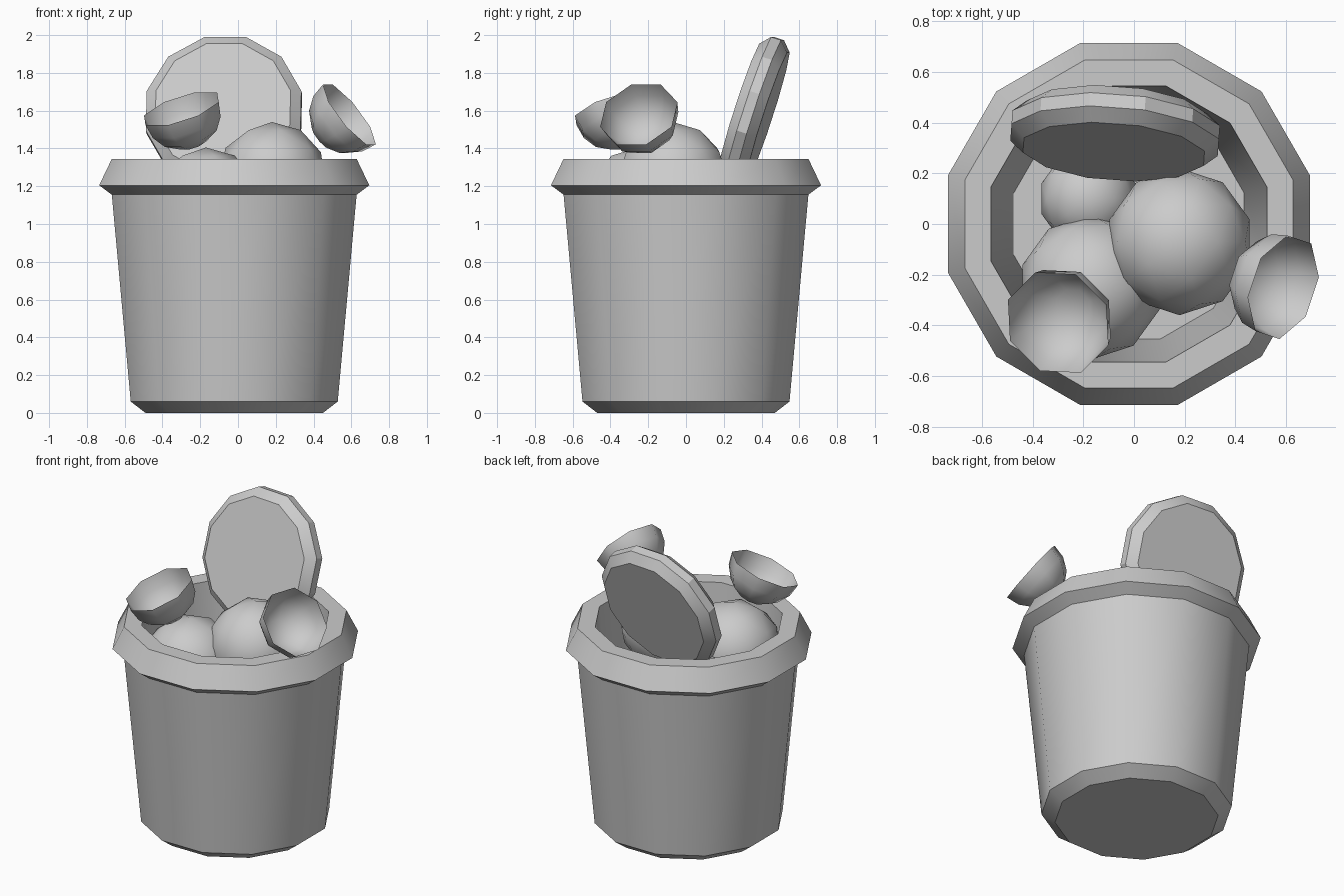
import bpy, bmesh, math
from mathutils import Vector, Matrix

cube = bpy.data.objects.get("Cube")
if cube:
    bpy.data.objects.remove(cube, do_unlink=True)

grey = bpy.data.materials.new("plain_grey")
grey.use_nodes = True
grey.diffuse_color = (0.6, 0.6, 0.6, 1)
grey.node_tree.nodes["Principled BSDF"].inputs["Base Color"].default_value = (0.6, 0.6, 0.6, 1)


def finish(name, bm, matrix, angle):
    """Turn a bmesh into a placed, shaded object."""
    mesh = bpy.data.meshes.new(name)
    bm.to_mesh(mesh)
    bm.free()
    mesh.materials.append(grey)
    obj = bpy.data.objects.new(name, mesh)
    obj.matrix_world = matrix
    bpy.context.collection.objects.link(obj)
    bpy.ops.object.select_all(action='DESELECT')
    obj.select_set(True)
    bpy.context.view_layer.objects.active = obj
    bpy.ops.object.shade_smooth_by_angle(angle=math.radians(angle))
    return obj


def lathe(name, profile, sides, matrix, angle=35, turn=0.5, cap_start=True, cap_end=True):
    """Revolve (radius, height) points around z as a polygonal solid."""
    bm = bmesh.new()
    rings = []
    for r, z in profile:
        ring = []
        for i in range(sides):
            a = math.tau * (i + turn) / sides
            ring.append(bm.verts.new((r * math.cos(a), r * math.sin(a), z)))
        rings.append(ring)
    for low, high in zip(rings, rings[1:]):
        for i in range(sides):
            j = (i + 1) % sides
            bm.faces.new((low[i], low[j], high[j], high[i]))
    if cap_start:
        bm.faces.new(rings[0][::-1])
    if cap_end:
        bm.faces.new(rings[-1])
    return finish(name, bm, matrix, angle)


def facing(centre, normal):
    """Place local +z along the given normal."""
    turn = Vector(normal).to_track_quat('Z', 'Y').to_matrix().to_4x4()
    return Matrix.Translation(centre) @ turn


# Bucket: tapered wall, flared rim, hollow inside (sizes across the flats)
flats = [(0.47, 0), (0.548, 0.06), (0.648, 1.155), (0.715, 1.205),
         (0.648, 1.345), (0.545, 1.345), (0.455, 0.1)]
k = 1 / math.cos(math.pi / 12)
lathe("bucket", [(r * k, z) for r, z in flats], 12, Matrix.Translation((-0.02, 0, 0)))

# Leaning lid: a bevelled disc, tipped back and turned slightly
tilt = math.radians(18)
lid_matrix = facing((-0.08, 0.285, 1.615), (-0.07, -math.cos(tilt), math.sin(tilt)))
lathe("lid", [(0.37, -0.155), (0.425, -0.105), (0.425, -0.05), (0.37, 0)],
      12, lid_matrix, angle=28)

# Balls heaped inside
for name, centre, radius in [("ball_large", (0.18, -0.07, 1.25), 0.29),
                             ("ball_front", (-0.17, -0.25, 1.12), 0.285),
                             ("ball_back", (-0.18, 0.1, 1.0), 0.195)]:
    bm = bmesh.new()
    bmesh.ops.create_icosphere(bm, subdivisions=2, radius=radius)
    finish(name, bm, Matrix.Translation(centre), 60)

# Open half shells resting on top
shell = [(math.cos(math.radians(a)), math.sin(math.radians(a))) for a in (-70, -45, -22, 0)]
for name, centre, normal, radius in [
        ("half_shell_right", (-0.3, -0.39, 1.61), (-0.3, -0.3, 0.9), 0.22),
        ("half_shell_left", (0.59, -0.25, 1.58), (0.75, -0.25, 0.6), 0.215)]:
    lathe(name, [(r * radius, z * radius) for r, z in shell], 8,
          facing(centre, normal), angle=60, cap_end=False)
